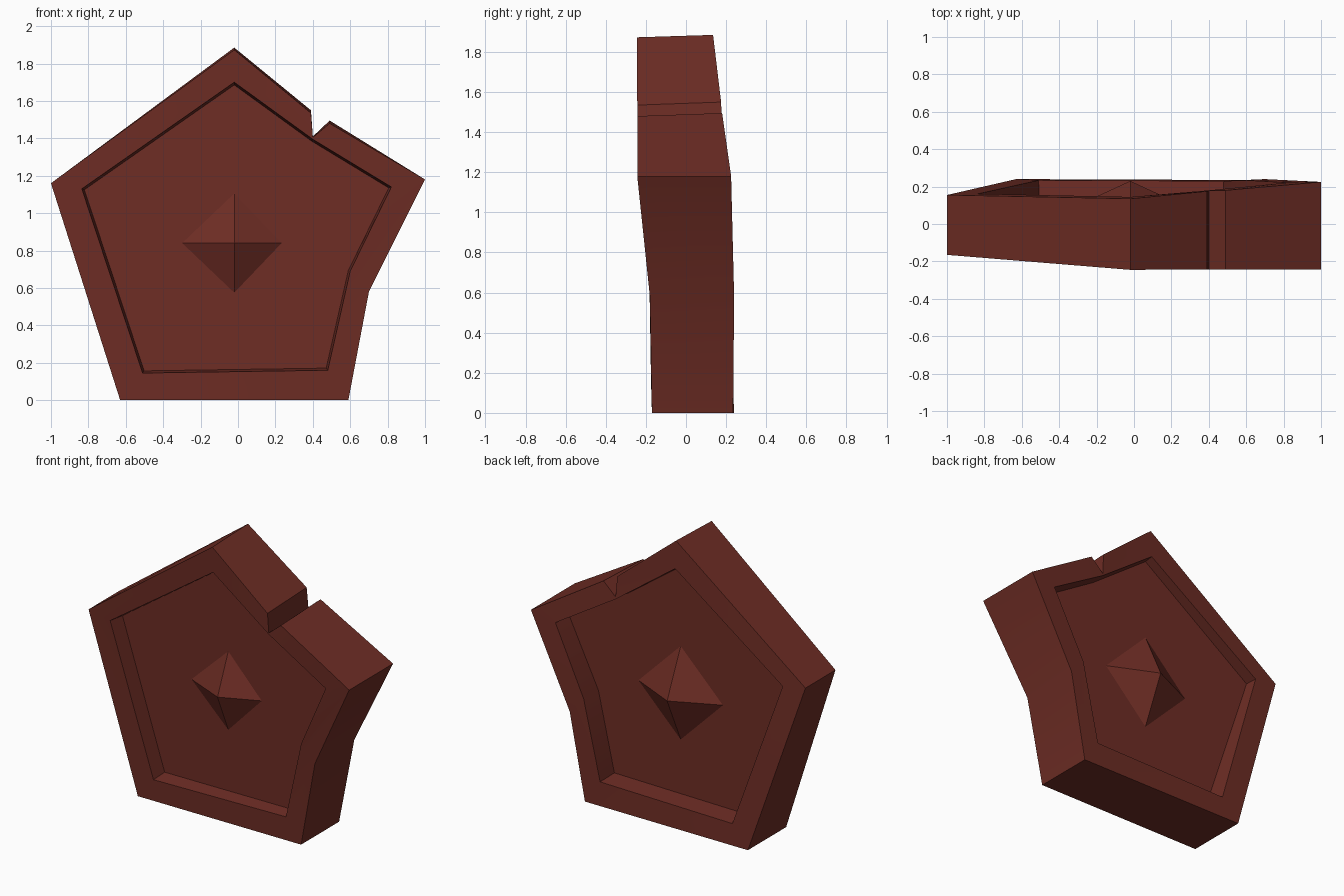
import bpy, bmesh, math

if "Cube" in bpy.data.objects:
    bpy.data.objects.remove(bpy.data.objects["Cube"])

mat = bpy.data.materials.new("dark_red_brown")
mat.diffuse_color = (0.155, 0.026, 0.018, 1)
mat.use_nodes = True
mat.node_tree.nodes["Principled BSDF"].inputs["Base Color"].default_value = mat.diffuse_color


def make_object(name, bm):
    bmesh.ops.recalc_face_normals(bm, faces=bm.faces[:])
    mesh = bpy.data.meshes.new(name)
    bm.to_mesh(mesh)
    bm.free()
    mesh.materials.append(mat)
    obj = bpy.data.objects.new(name, mesh)
    bpy.context.collection.objects.link(obj)
    return obj


CX, CZ = -0.02, 0.84    # centre of the stud

# Outline corners: x, front z, back z, front y, back y (clockwise from the top)
outer = [(-0.02, 1.873, 1.885, -0.245, 0.135), (0.39, 1.535, 1.55, -0.243, 0.175),
         (0.40, 1.405, 1.41, -0.243, 0.18), (0.49, 1.48, 1.495, -0.243, 0.18),
         (1.00, 1.18, 1.18, -0.243, 0.225), (0.70, 0.58, 0.58, -0.18, 0.24),
         (0.59, 0.0, 0.0, -0.17, 0.235), (-0.63, 0.0, 0.0, -0.168, 0.24),
         (-1.00, 1.16, 1.16, -0.165, 0.155)]
# Recess corners (x, z), each with the outline corner it belongs to
inner = [(-0.02, 1.70, 0), (0.40, 1.395, 2), (0.82, 1.14, 4), (0.60, 0.69, 5),
         (0.48, 0.16, 6), (-0.51, 0.145, 7), (-0.835, 1.13, 8)]

# Broken pentagon slab with a flat-bottomed recess on the front and the back
bm = bmesh.new()
rims = []
for side, floor_y, tilt, shrink in ((0, -0.075, -0.02, 0.983), (1, 0.085, 0.0, 0.99)):
    mean = 0.20 if side else -0.20
    rim = [bm.verts.new((p[0], p[3 + side], p[1 + side])) for p in outer]
    lip, floor = [], []
    for x, z, k in inner:
        blend = 1.0 if k == 2 else 0.85
        y = outer[k][3 + side] * blend + mean * (1 - blend)
        lip.append(bm.verts.new((x, y, z)))
        floor.append(bm.verts.new((CX + (x - CX) * shrink,
                                   floor_y + tilt * (x - CX),
                                   CZ + (z - CZ) * shrink)))
    n = len(inner)
    for i in range(n):
        j = (i + 1) % n
        a, b = inner[i][2], inner[j][2]
        chain = rim[a:b + 1] if b > a else [rim[a], rim[b]]
        bm.faces.new(chain + [lip[j], lip[i]])               # flat border
        bm.faces.new([lip[i], lip[j], floor[j], floor[i]])   # recess wall
    bm.faces.new(floor)
    rims.append(rim)
front, back = rims
for i in range(len(outer)):
    j = (i + 1) % len(outer)
    bm.faces.new([front[i], front[j], back[j], back[i]])     # outer edge
slab = make_object("pentagon_slab", bm)

# Soften only the shallow bend on the right side
bpy.context.view_layer.objects.active = slab
slab.select_set(True)
bpy.ops.object.shade_smooth_by_angle(angle=math.radians(20))

# Four-sided studs poking out of both recesses
for name, tip_y, r in (("front_stud", -0.19, 0.438), ("back_stud", 0.23, 0.50)):
    bm = bmesh.new()
    ring = [bm.verts.new((CX + r * a, 0, CZ + r * b))
            for a, b in ((1, 0), (0, 1), (-1, 0), (0, -1))]
    tip = bm.verts.new((CX, tip_y, CZ))
    for i in range(4):
        bm.faces.new([ring[i], ring[(i + 1) % 4], tip])
    bm.faces.new(ring)
    make_object(name, bm)
